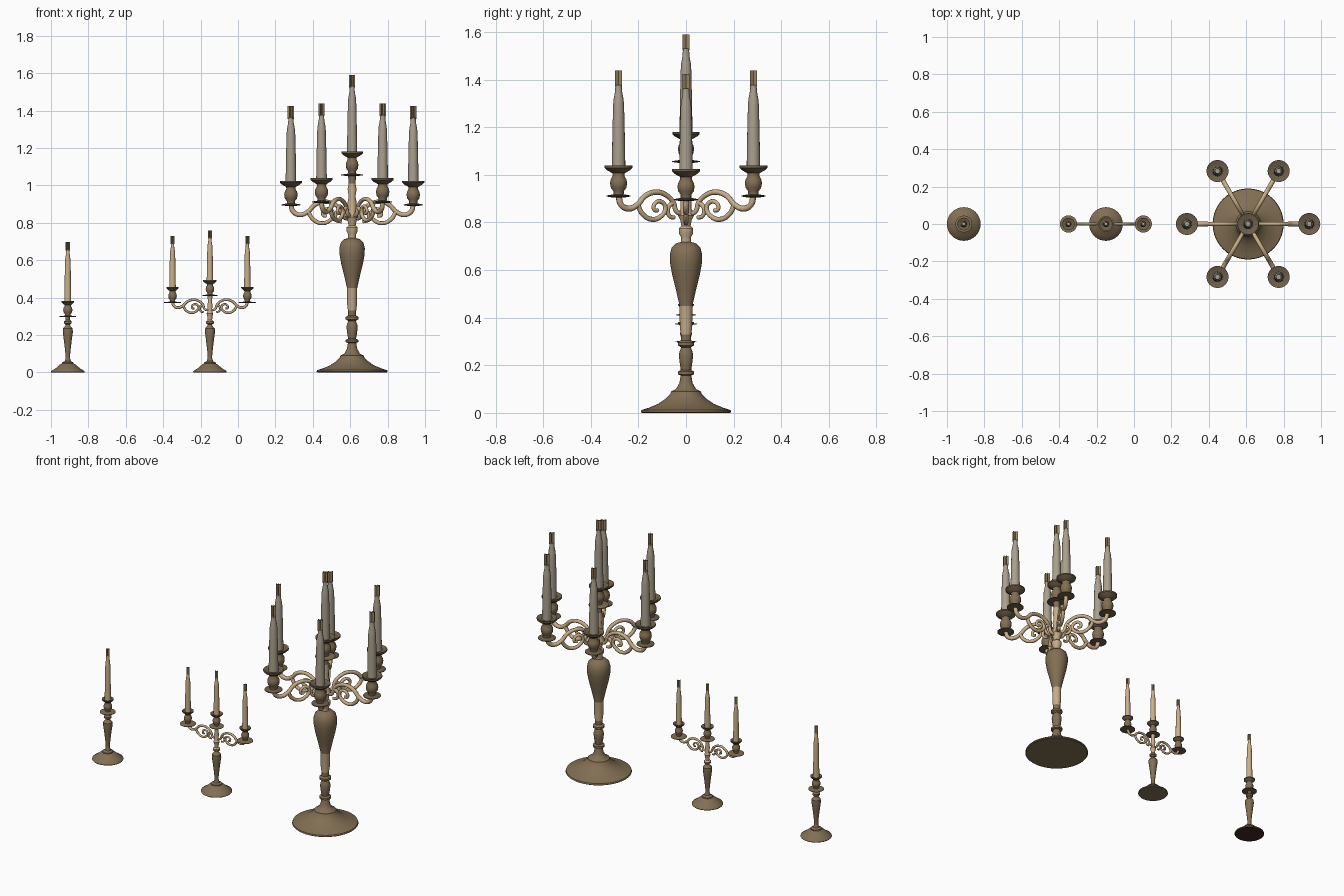
import bpy, math
from math import cos, sin, pi

cube = bpy.data.objects.get("Cube")
if cube:
    bpy.data.objects.remove(cube, do_unlink=True)


def material(name, rgb):
    m = bpy.data.materials.new(name)
    m.use_nodes = True
    m.diffuse_color = (*rgb, 1)
    node = next(n for n in m.node_tree.nodes if n.type == 'BSDF_PRINCIPLED')
    node.inputs["Base Color"].default_value = (*rgb, 1)
    return m


bronze = material("bronze", (0.225, 0.16, 0.088))
dark_bronze = material("dark bronze", (0.16, 0.115, 0.067))
light_bronze = material("light bronze", (0.58, 0.42, 0.245))
grey_wax = material("grey wax", (0.4, 0.35, 0.265))
tan_wax = material("tan wax", (0.6, 0.435, 0.25))
flame_brown = material("flame brown", (0.34, 0.245, 0.125))
maroon = material("dark maroon", (0.06, 0.022, 0.022))


def add_object(name, verts, faces, mats, location):
    me = bpy.data.meshes.new(name)
    me.from_pydata(verts, [], faces)
    for m in mats:
        me.materials.append(m)
    ob = bpy.data.objects.new(name, me)
    ob.location = location
    bpy.context.collection.objects.link(ob)
    return ob


def lathe(name, profile, mats, location, sides=28, rule=None):
    """Spin (radius, height) pairs round z and close both ends."""
    verts, faces = [], []
    for r, z in profile:
        verts += [(r * cos(2 * pi * i / sides), r * sin(2 * pi * i / sides), z)
                  for i in range(sides)]
    for k in range(len(profile) - 1):
        for i in range(sides):
            j = (i + 1) % sides
            a, b = k * sides, (k + 1) * sides
            faces.append((a + i, a + j, b + j, b + i))
    faces.append(tuple(reversed(range(sides))))
    faces.append(tuple(range(len(verts) - sides, len(verts))))
    ob = add_object(name, verts, faces, mats, location)
    if rule:
        for p in ob.data.polygons:
            p.material_index = rule(p.center.z)
    ob.data.shade_smooth()
    ob.data.set_sharp_from_angle(angle=math.radians(38))


def cup(name, loc, height, low, high, body):
    """Lower drip dish, bulb, waist and flared upper dish."""
    shape = [(low * .5, 0), (low, .03), (low, .06), (body * .6, .1), (body * .62, .2),
             (body * .9, .3), (body, .45), (body * .92, .56), (body * .68, .68),
             (body * .72, .76), (high * .8, .85), (high, .93), (high, 1),
             (high * .75, .96), (body * .5, .92)]
    lathe(name, [(r, z * height) for r, z in shape], [bronze, dark_bronze], loc, 24,
          lambda z: int(z > .8 * height or z < .08 * height))


def candle(name, loc, height, r, wax, flame_height):
    shape = [(r * 1.06, -.06), (r * 1.03, .1), (r * .95, .45), (r * .85, .75),
             (r * .78, .82), (r * .55, .92), (r * .5, 1)]
    lathe(name, [(a, z * height) for a, z in shape], [wax], loc, 16)
    # Flame of three crossing upright cards
    verts, faces = [], []
    w, lo, hi = r * .64, height * .98, height + flame_height
    for k in range(3):
        c, s = w * cos(k * pi / 3), w * sin(k * pi / 3)
        n = len(verts)
        verts += [(-c, -s, lo), (c, s, lo), (c, s, hi), (-c, -s, hi)]
        faces.append((n, n + 1, n + 2, n + 3))
    add_object(name + "_flame", verts, faces, [flame_brown], loc)


# Arm curves as (distance from stem, height), relative to the underside of the cup
MAIN = [(.327, .01), (.315, -.03), (.28, -.047), (.235, -.03), (.2, .005),
        (.15, .022), (.1, .012), (.062, -.02), (.045, -.06), (.015, -.07)]
CURL = [(.235, -.03), (.21, -.07), (.165, -.092), (.12, -.078), (.1, -.045),
        (.12, -.018), (.15, -.025), (.155, -.05), (.135, -.055)]
INNER = [(.062, -.02), (.088, -.045), (.08, -.078), (.055, -.085)]


def arm(name, loc, angle, scale):
    cu = bpy.data.curves.new(name, 'CURVE')
    cu.dimensions = '3D'
    cu.bevel_depth = .0135 * scale
    cu.bevel_resolution = 2
    cu.resolution_u = 6
    cu.use_fill_caps = True
    for path, thick in ((MAIN, 1), (CURL, .85), (INNER, .8)):
        sp = cu.splines.new('BEZIER')
        sp.bezier_points.add(len(path) - 1)
        for i, (p, (x, z)) in enumerate(zip(sp.bezier_points, path)):
            p.co = (x * scale, 0, z * scale)
            p.handle_left_type = p.handle_right_type = 'AUTO'
            p.radius = thick * (1 - .3 * i / len(path))
        sp.use_smooth = True
    cu.materials.append(light_bronze)
    ob = bpy.data.objects.new(name, cu)
    ob.location = loc
    ob.rotation_euler.z = angle
    bpy.context.collection.objects.link(ob)


# Large six-armed candelabrum
X = .61
large_stem = [(.185, 0), (.19, .004), (.187, .012), (.155, .022), (.117, .038), (.088, .058),
              (.066, .08), (.063, .09), (.042, .1), (.028, .125), (.022, .158),
              (.034, .162), (.034, .174), (.021, .18), (.025, .2), (.03, .24), (.028, .255),
              (.02, .275), (.034, .284), (.034, .296), (.022, .305), (.022, .33),
              (.026, .36), (.027, .45), (.043, .52), (.058, .58), (.067, .63),
              (.068, .665), (.06, .695), (.042, .712), (.022, .718), (.022, .74),
              (.03, .755), (.03, .775), (.019, .785), (.024, .81), (.034, .83), (.022, .86),
              (.024, .91), (.018, .94), (.024, .98), (.018, 1.01), (.022, 1.055)]
lathe("large_stem", large_stem, [bronze, light_bronze], (X, 0, 0), 40,
      lambda z: int(.33 < z < .45 or .716 < z < 1.0))
cup("large_centre_cup", (X, 0, 1.05), .13, .058, .057, .034)
candle("large_centre_candle", (X, 0, 1.18), .35, .026, grey_wax, .06)
for k in range(6):
    a = k * pi / 3
    z = .89 if k % 3 == 0 else .905
    spot = (X + .327 * cos(a), .327 * sin(a))
    arm(f"large_arm_{k}", (X, 0, z), a, 1)
    cup(f"large_arm_cup_{k}", (*spot, z), .134, .051, .059, .036)
    candle(f"large_arm_candle_{k}", (*spot, z + .134), .338, .027, grey_wax, .062)

# Shared small foot and baluster
small_stem = [(.088, 0), (.09, .003), (.088, .008), (.065, .022), (.042, .042), (.032, .047),
              (.031, .053), (.017, .06), (.012, .075), (.012, .09), (.016, .13),
              (.022, .18), (.027, .215), (.026, .235), (.014, .248), (.011, .255),
              (.021, .262), (.021, .272), (.012, .28), (.013, .297)]

# Small three-armed candelabrum
X = -.15
upper = [(.018, .315), (.011, .33), (.014, .36), (.01, .38), (.014, .41)]
lathe("small_arm_stem", small_stem + upper, [bronze, light_bronze], (X, 0, 0), 32,
      lambda z: int(z > .275))
cup("small_centre_cup", (X, 0, .408), .085, .042, .036, .023)
candle("small_centre_candle", (X, 0, .493), .227, .0165, tan_wax, .04)
for side, a in (("left", 0), ("right", pi)):
    x = X + .2 * cos(a)
    arm(f"small_{side}_arm", (X, 0, .375), a, .612)
    cup(f"small_{side}_cup", (x, 0, .37), .087, .046, .033, .023)
    candle(f"small_{side}_candle", (x, 0, .457), .233, .0165, tan_wax, .04)

# Single candlestick with a dark maroon pad underneath
X = -.91
lathe("single_stem", small_stem, [bronze, maroon], (X, 0, 0), 32,
      lambda z: int(z < .001))
cup("single_cup", (X, 0, .295), .087, .045, .034, .025)
candle("single_candle", (X, 0, .382), .275, .0175, tan_wax, .04)
